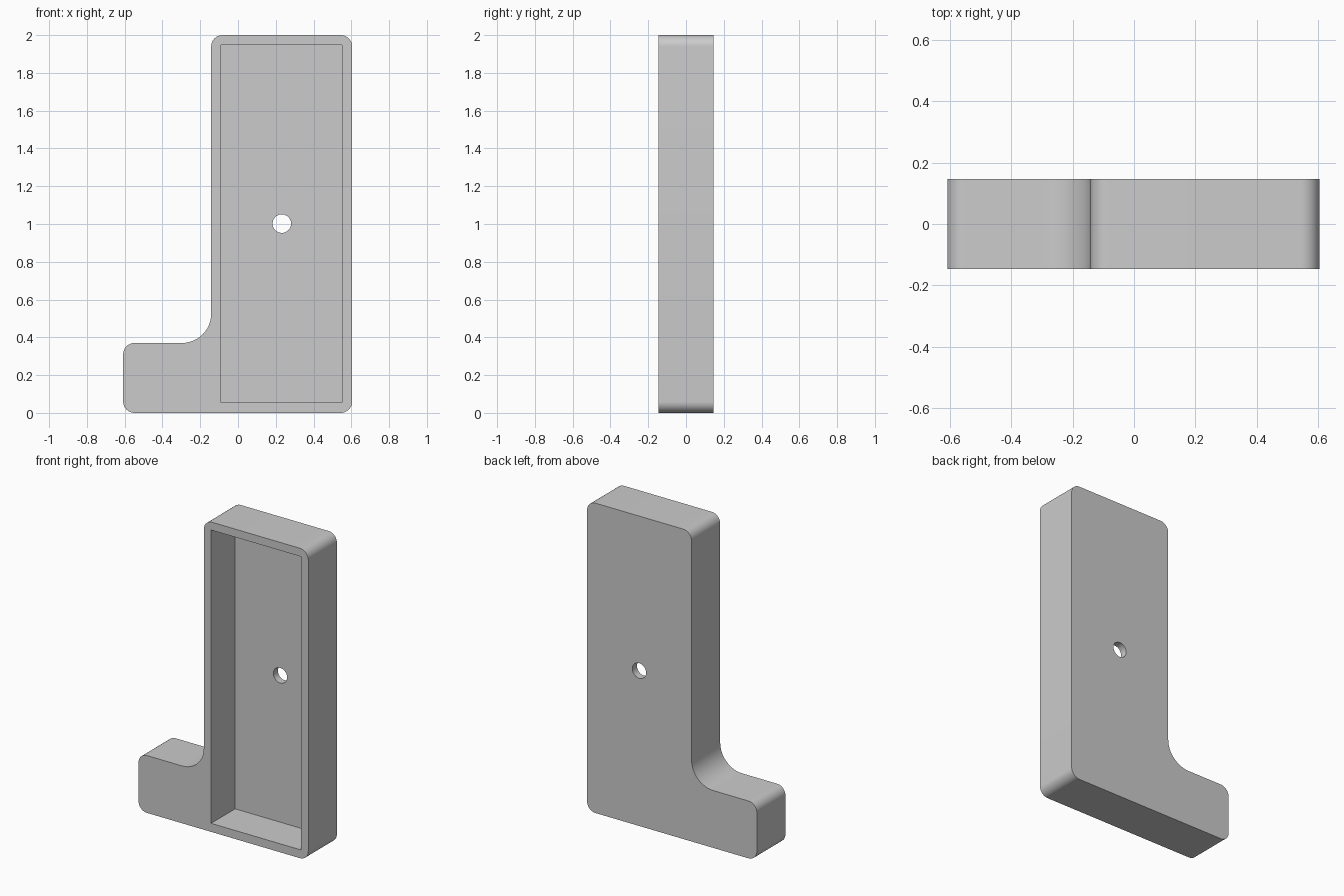
import bpy, bmesh, math
from mathutils import Vector

if "Cube" in bpy.data.objects:
    bpy.data.objects.remove(bpy.data.objects["Cube"], do_unlink=True)

HALF_DEPTH = 0.146

grey = bpy.data.materials.new("plain_grey")
grey.use_nodes = True
color = (0.6, 0.6, 0.6, 1)
grey.diffuse_color = color
grey.node_tree.nodes["Principled BSDF"].inputs["Base Color"].default_value = color


def rounded(corners, steps=12):
    """Replace each (x, z, radius) right-angle corner by an arc."""
    points = []
    for i, (x, z, r) in enumerate(corners):
        here = Vector((x, z))
        before = (Vector(corners[i - 1][:2]) - here).normalized()
        after = (Vector(corners[(i + 1) % len(corners)][:2]) - here).normalized()
        for k in range(steps + 1):
            t = math.pi / 2 * k / steps
            points.append(here + r * before * (1 - math.sin(t)) + r * after * (1 - math.cos(t)))
    return points


def prism(name, outline, y0, y1):
    """Extrude an x-z outline along y."""
    bm = bmesh.new()
    face = bm.faces.new([bm.verts.new((p[0], y0, p[1])) for p in outline])
    grown = bmesh.ops.extrude_face_region(bm, geom=[face])["geom"]
    bmesh.ops.translate(bm, vec=(0, y1 - y0, 0),
                        verts=[v for v in grown if isinstance(v, bmesh.types.BMVert)])
    bmesh.ops.recalc_face_normals(bm, faces=bm.faces)
    mesh = bpy.data.meshes.new(name)
    bm.to_mesh(mesh)
    bm.free()
    mesh.materials.append(grey)
    obj = bpy.data.objects.new(name, mesh)
    bpy.context.collection.objects.link(obj)
    return obj


# L-shaped body with rounded corners and a wide inner fillet
body = prism("bracket_body", rounded([
    (-0.608, 0, 0.06), (0.604, 0, 0.06), (0.604, 2, 0.06),
    (-0.142, 2, 0.06), (-0.142, 0.37, 0.155), (-0.608, 0.37, 0.06)]),
    -HALF_DEPTH, HALF_DEPTH)

# Open front pocket and the screw hole through its floor
pocket = prism("pocket_cutter", [(-0.09, 0.055), (0.551, 0.055), (0.551, 1.948), (-0.09, 1.948)],
               -0.3, HALF_DEPTH - 0.047)
circle = [math.tau * k / 48 for k in range(48)]
hole = prism("hole_cutter", [(0.232 + 0.049 * math.cos(a), 1.002 + 0.049 * math.sin(a))
                             for a in circle], -0.3, 0.3)

bpy.context.view_layer.objects.active = body
body.select_set(True)
for cutter in (pocket, hole):
    cut = body.modifiers.new(cutter.name, "BOOLEAN")
    cut.operation = "DIFFERENCE"
    cut.solver = "EXACT"
    cut.object = cutter
    bpy.ops.object.modifier_apply(modifier=cut.name)
    bpy.data.objects.remove(cutter, do_unlink=True)

bpy.ops.object.shade_smooth_by_angle(angle=math.radians(30))
